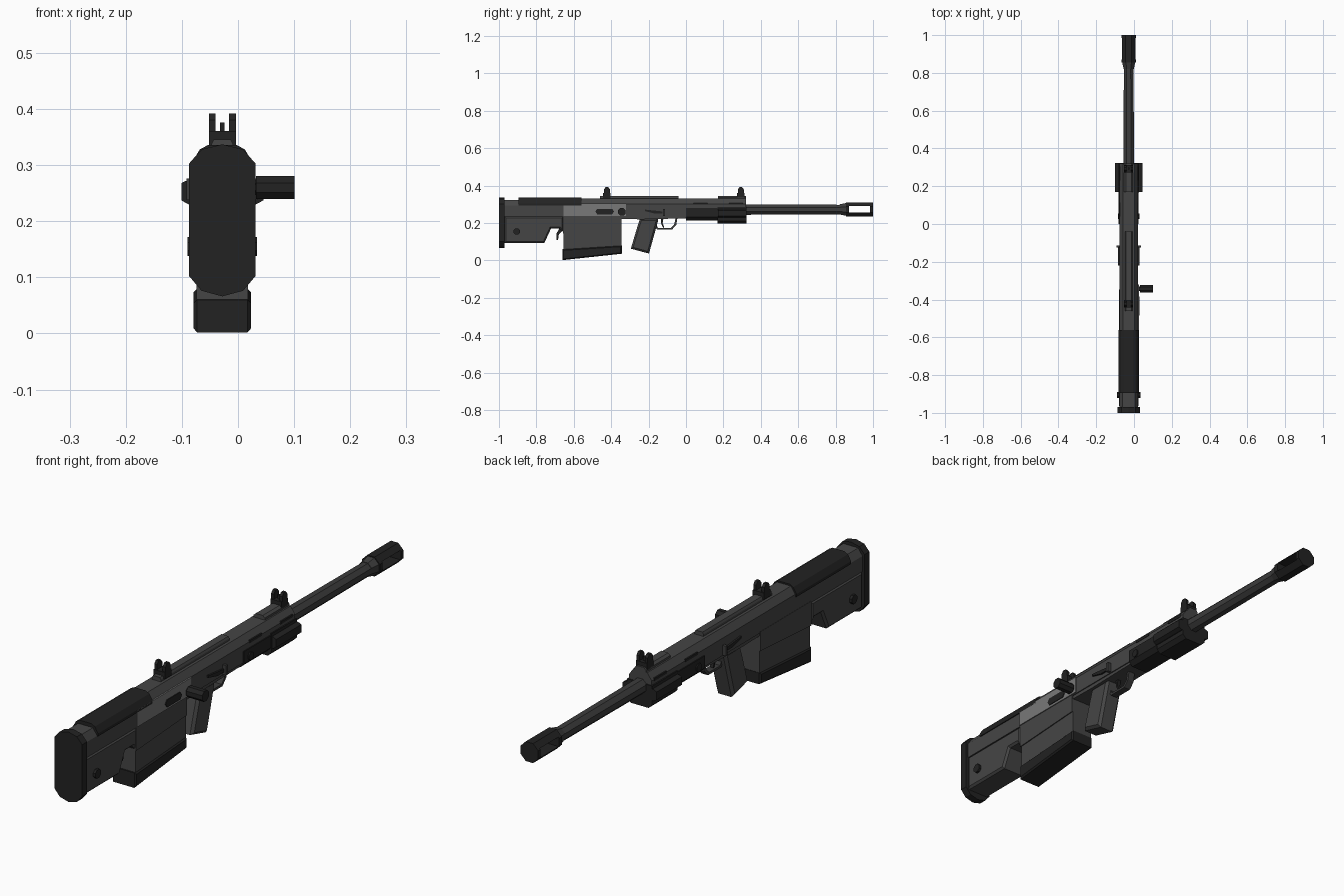
import bpy, bmesh, math
from mathutils import Matrix, Vector

if "Cube" in bpy.data.objects:
    bpy.data.objects.remove(bpy.data.objects["Cube"])

CX = -0.028  # centre plane of the rifle


def material(name, v):
    m = bpy.data.materials.new(name)
    m.use_nodes = True
    m.diffuse_color = (v, v, v, 1)
    m.node_tree.nodes["Principled BSDF"].inputs["Base Color"].default_value = (v, v, v, 1)
    return m


BLACK = material("matte black", 0.016)
GREY = material("gunmetal grey", 0.06)
STEEL = material("dark barrel steel", 0.045)
LIGHT = material("bare steel", 0.19)


def finish(bm, name, mat):
    bmesh.ops.recalc_face_normals(bm, faces=bm.faces)
    me = bpy.data.meshes.new(name)
    bm.to_mesh(me)
    bm.free()
    ob = bpy.data.objects.new(name, me)
    bpy.context.collection.objects.link(ob)
    me.materials.append(mat)
    return ob


def extrude(name, verts, vec, mat, bevel=0.0):
    """Extrude a planar outline, optionally bevelling both cap rims."""
    bm = bmesh.new()
    f = bm.faces.new([bm.verts.new(v) for v in verts])
    n = len(verts)
    g = bmesh.ops.extrude_face_region(bm, geom=[f], use_keep_orig=True)
    bmesh.ops.translate(bm, vec=vec, verts=[v for v in g["geom"] if isinstance(v, bmesh.types.BMVert)])
    bmesh.ops.recalc_face_normals(bm, faces=bm.faces)
    if bevel:
        d = Vector(vec).normalized()
        rim = [e for e in bm.edges if abs((e.verts[0].co - e.verts[1].co).dot(d)) < 1e-5]
        bmesh.ops.bevel(bm, geom=rim, offset=bevel, segments=1, affect='EDGES')
    return finish(bm, name, mat)


def side(name, pts, half, mat, bevel=0.0, cx=CX):
    """Side outline in (y, z), extruded across x."""
    return extrude(name, [(cx - half, y, z) for y, z in pts], (2 * half, 0, 0), mat, bevel)


def section(name, right, y0, y1, mat):
    """Symmetric cross-section: right half in (x, z), extruded along y."""
    pts = right + [(-x, z) for x, z in reversed(right) if x > 0]
    return extrude(name, [(CX + x, y0, z) for x, z in pts], (0, y1 - y0, 0), mat)


def box(name, x0, x1, y0, y1, z0, z1, mat):
    return extrude(name, [(x0, y0, z0), (x1, y0, z0), (x1, y1, z0), (x0, y1, z0)],
                   (0, 0, z1 - z0), mat)


def slab(name, half, y0, y1, z0, z1, mat):
    return box(name, CX - half, CX + half, y0, y1, z0, z1, mat)


def tube(name, axis, start, end, r0, r1, a, b, mat, sides=8):
    """Polygonal cylinder on axis x or y; a, b are the other two coordinates."""
    bm = bmesh.new()
    bmesh.ops.create_cone(bm, cap_ends=True, segments=sides, radius1=r0, radius2=r1, depth=end - start)
    bm.transform(Matrix.Rotation(math.pi / sides, 4, 'Z'))
    mid = (start + end) / 2
    if axis == 'x':
        bm.transform(Matrix.Translation((mid, a, b)) @ Matrix.Rotation(math.pi / 2, 4, 'Y'))
    else:
        bm.transform(Matrix.Translation((a, mid, b)) @ Matrix.Rotation(-math.pi / 2, 4, 'X'))
    return finish(bm, name, mat)


# Butt pad and stock
section("butt_pad", [(0, 0.066), (0.037, 0.076), (0.059, 0.102), (0.059, 0.303),
                     (0.037, 0.328), (0, 0.337)], -1.0, -0.97, BLACK)
section("stock_upper", [(0.05, 0.235), (0.05, 0.295), (0.032, 0.322)], -0.97, -0.655, GREY)
side("stock_lower", [(-0.97, 0.236), (-0.97, 0.094), (-0.757, 0.094), (-0.722, 0.17),
                     (-0.675, 0.17), (-0.655, 0.15), (-0.655, 0.236)], 0.052, GREY, 0.008)
section("cheek_rest", [(0.054, 0.294), (0.054, 0.305), (0.04, 0.328), (0.025, 0.336)],
        -0.895, -0.56, BLACK)
tube("stock_pin", 'x', CX - 0.062, CX + 0.062, 0.018, 0.018, -0.905, 0.155, BLACK)

# Receiver, its rails and handguard top
section("receiver", [(0.049, 0.235), (0.049, 0.303), (0.03, 0.33)], -0.655, 0.32, GREY)
side("lower_receiver", [(-0.345, 0.24), (-0.345, 0.222), (-0.24, 0.22), (-0.15, 0.222),
                        (0.0, 0.225), (0.0, 0.24)], 0.045, GREY)
section("rear_rail", [(0.019, 0.32), (0.019, 0.338), (0.015, 0.346)], -0.46, -0.04, GREY)
section("front_rail", [(0.024, 0.32), (0.024, 0.338), (0.015, 0.346)], 0.17, 0.32, GREY)
for i, y in enumerate((0.04, 0.23)):
    slab("vent_slot_%d" % (i + 1), 0.051, y, y + 0.075, 0.298, 0.308, BLACK)

# Bolt cover with port and bolt handle
box("bolt_cover", CX + 0.045, CX + 0.054, -0.655, -0.32, 0.238, 0.304, LIGHT)
side("ejection_port", [(-0.485, 0.262), (-0.475, 0.276), (-0.395, 0.276), (-0.384, 0.262),
                       (-0.395, 0.247), (-0.475, 0.247)], 0.002, BLACK, cx=CX + 0.055)
tube("bolt_stem", 'x', CX + 0.03, 0.04, 0.014, 0.014, -0.343, 0.26, BLACK)
tube("bolt_handle", 'x', 0.032, 0.101, 0.022, 0.022, -0.343, 0.26, BLACK)

# Magazine, foot and release lever
side("magazine", [(-0.655, 0.24), (-0.655, 0.05), (-0.345, 0.075), (-0.345, 0.24)], 0.046, GREY)
side("magazine_well", [(-0.658, 0.24), (-0.658, 0.145), (-0.345, 0.165), (-0.345, 0.24)], 0.05, GREY)
side("magazine_foot", [(-0.66, 0.06), (-0.66, 0.002), (-0.343, 0.036), (-0.343, 0.08)],
     0.051, BLACK, 0.006)
side("release_lever", [(-0.675, 0.175), (-0.692, 0.145), (-0.692, 0.11), (-0.684, 0.11),
                       (-0.68, 0.14), (-0.66, 0.16), (-0.655, 0.175)], 0.014, BLACK)

# Pistol grip, trigger and guard
side("pistol_grip", [(-0.245, 0.225), (-0.26, 0.18), (-0.295, 0.063), (-0.198, 0.037),
                     (-0.165, 0.155), (-0.15, 0.21), (-0.15, 0.225)], 0.038, GREY, 0.01)
side("trigger_guard", [(-0.168, 0.185), (-0.155, 0.165), (-0.075, 0.165), (-0.052, 0.19),
                       (-0.046, 0.228), (-0.056, 0.228), (-0.062, 0.195), (-0.08, 0.174),
                       (-0.15, 0.174), (-0.16, 0.195)], 0.014, STEEL)
side("trigger", [(-0.135, 0.228), (-0.133, 0.198), (-0.122, 0.174), (-0.116, 0.176),
                 (-0.125, 0.2), (-0.12, 0.228)], 0.007, BLACK)

# Selector levers on both sides
side("selector_lever", [(-0.22, 0.264), (-0.22, 0.272), (-0.125, 0.262), (-0.125, 0.25),
                        (-0.165, 0.25)], 0.056, BLACK)
slab("selector_tab", 0.064, -0.124, -0.113, 0.238, 0.276, STEEL)

# Fore-end with side rails
section("forend_rear", [(0.036, 0.215), (0.053, 0.232), (0.053, 0.28)], 0.0, 0.17, BLACK)
section("forend_front", [(0.038, 0.197), (0.054, 0.212), (0.054, 0.286)], 0.168, 0.324, BLACK)
section("forend_side_rails", [(0.06, 0.23), (0.073, 0.237), (0.073, 0.268), (0.06, 0.274)],
        0.17, 0.324, BLACK)
tube("forend_screw", 'x', CX - 0.058, CX + 0.058, 0.016, 0.016, 0.04, 0.25, BLACK)

# Barrel and muzzle brake with a slot cut through the sides
tube("barrel", 'y', 0.3, 0.82, 0.03, 0.028, CX, 0.272, STEEL)
tube("barrel_collar", 'y', 0.82, 0.86, 0.029, 0.038, CX, 0.273, STEEL)
brake = tube("muzzle_brake", 'y', 0.855, 1.0, 0.041, 0.041, CX, 0.273, BLACK)
cutter = slab("brake_slot_cutter", 0.08, 0.872, 0.985, 0.256, 0.292, BLACK)
cutter.hide_render = True
cutter.hide_viewport = True
cutter.display_type = 'WIRE'
mod = brake.modifiers.new("slot", 'BOOLEAN')
mod.operation = 'DIFFERENCE'
mod.solver = 'EXACT'
mod.object = cutter

# Iron sights: base with two rounded ears, front one adds a post
for name, y in (("rear_sight", -0.423), ("front_sight", 0.293)):
    slab(name + "_base", 0.024, y - 0.02, y + 0.02, 0.335, 0.361, BLACK)
    for tag, s in (("right", -1), ("left", 1)):
        side(name + "_ear_" + tag, [(y - 0.016, 0.35), (y - 0.016, 0.38), (y - 0.007, 0.392),
                                    (y + 0.007, 0.392), (y + 0.016, 0.38), (y + 0.016, 0.35)],
             0.006, BLACK, cx=CX + s * 0.018)
slab("front_sight_post", 0.004, 0.288, 0.298, 0.355, 0.376, BLACK)
